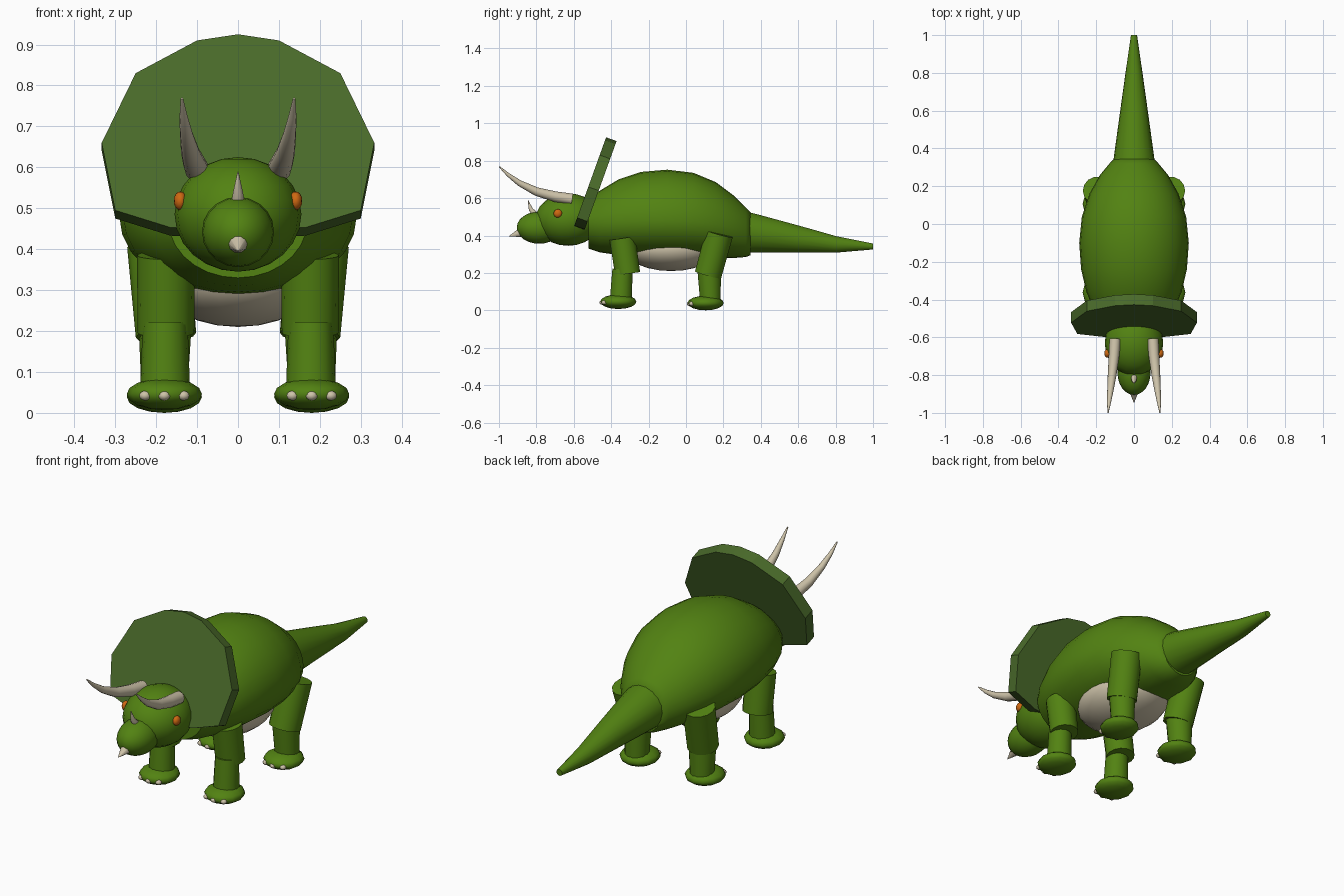
import bpy, bmesh, math
from mathutils import Vector, Matrix

cube = bpy.data.objects.get("Cube")
if cube:
    bpy.data.objects.remove(cube, do_unlink=True)


def material(name, rgb):
    m = bpy.data.materials.new(name)
    m.use_nodes = True
    m.diffuse_color = (*rgb, 1)
    m.node_tree.nodes["Principled BSDF"].inputs["Base Color"].default_value = (*rgb, 1)
    return m


SKIN = material("skin green", (0.085, 0.225, 0.006))
FRILL = material("frill green", (0.068, 0.145, 0.023))
BONE = material("bone", (0.62, 0.55, 0.40))
EYE = material("eye orange", (0.62, 0.14, 0.006))


def finish(name, bm, mat, angle=40):
    bmesh.ops.recalc_face_normals(bm, faces=bm.faces)
    mesh = bpy.data.meshes.new(name)
    bm.to_mesh(mesh)
    bm.free()
    mesh.materials.append(mat)
    ob = bpy.data.objects.new(name, mesh)
    bpy.context.collection.objects.link(ob)
    bpy.ops.object.select_all(action='DESELECT')
    ob.select_set(True)
    bpy.context.view_layer.objects.active = ob
    bpy.ops.object.shade_smooth_by_angle(angle=math.radians(angle))
    return ob


def loft(name, rings, mat, angle=40):
    """Skin closed rings in order and cap both ends."""
    bm = bmesh.new()
    loops = [[bm.verts.new(p) for p in ring] for ring in rings]
    n = len(loops[0])
    for a, b in zip(loops, loops[1:]):
        for i in range(n):
            j = (i + 1) % n
            bm.faces.new((a[i], a[j], b[j], b[i]))
    bm.faces.new(loops[0])
    bm.faces.new(loops[-1])
    return finish(name, bm, mat, angle)


def tube(name, path, mat, sides=12):
    """Round tube through (x, y, z, radius) stations."""
    pts = [Vector(p[:3]) for p in path]
    rings = []
    for i, (c, p) in enumerate(zip(pts, path)):
        t = (pts[min(i + 1, len(pts) - 1)] - pts[max(i - 1, 0)]).normalized()
        u = (Vector((1, 0, 0)) - t * t.x).normalized()
        v = t.cross(u)
        rings.append([c + p[3] * (u * math.cos(a) + v * math.sin(a))
                      for a in (math.tau * k / sides for k in range(sides))])
    return loft(name, rings, mat)


def ellipsoid(name, centre, radii, mat, segs=16, rows=10, tilt=0, angle=60):
    bm = bmesh.new()
    bmesh.ops.create_uvsphere(bm, u_segments=segs, v_segments=rows, radius=1)
    turn = Matrix.Rotation(math.radians(tilt), 4, 'X')
    bm.transform(Matrix.Translation(centre) @ Matrix.Diagonal((*radii, 1)) @ turn)
    return finish(name, bm, mat, angle)


# Body: stations of y, top, middle, bottom, half width
stations = [
    (-0.52, 0.59, 0.47, 0.33, 0.17), (-0.46, 0.64, 0.47, 0.31, 0.21),
    (-0.36, 0.70, 0.475, 0.295, 0.252), (-0.24, 0.74, 0.48, 0.285, 0.28),
    (-0.10, 0.752, 0.48, 0.28, 0.29), (0.04, 0.735, 0.475, 0.278, 0.276),
    (0.16, 0.685, 0.46, 0.277, 0.236), (0.26, 0.61, 0.44, 0.28, 0.18),
    (0.32, 0.55, 0.42, 0.285, 0.13), (0.345, 0.525, 0.41, 0.295, 0.105)]
body = []
for y, top, mid, low, w in stations:
    ring = []
    for k in range(28):
        a = math.tau * k / 28
        s = math.sin(a)
        ring.append((w * math.cos(a), y, mid + s * (top - mid if s > 0 else mid - low)))
    body.append(ring)
loft("body", body, SKIN, 50)
ellipsoid("belly", (0, -0.08, 0.33), (0.20, 0.25, 0.12), BONE, 24, 12)

# Tail
tube("tail", [(0, 0.29, 0.42, 0.115), (0, 0.36, 0.412, 0.106), (0, 0.6, 0.38, 0.073),
              (0, 0.8, 0.352, 0.045), (0, 1.0, 0.341, 0.016)], SKIN, 18)

# Head
ellipsoid("head", (0, -0.63, 0.485), (0.155, 0.175, 0.14), SKIN, 20, 12)
ellipsoid("snout", (0, -0.785, 0.442), (0.088, 0.12, 0.086), SKIN, 20, 12, 90)
tube("beak", [(0, -0.88, 0.417, 0.028), (0, -0.946, 0.396, 0.001)], BONE, 10)
tube("nose_horn", [(0, -0.80, 0.505, 0.018), (0, -0.83, 0.54, 0.012),
                   (0, -0.845, 0.59, 0.001)], BONE, 10)

# Neck frill: half outline as x, z, mirrored and tilted back
half = [(0, 0.925), (0.1, 0.91), (0.25, 0.83), (0.333, 0.66), (0.3, 0.495), (0.165, 0.453), (0, 0.445)]
outline = half + [(-x, z) for x, z in half[-2:0:-1]]
front = [Vector((x, -0.60 + 0.36 * (z - 0.445), z)) for x, z in outline]
back = [p + Vector((0, 0.056, -0.02)) for p in front]
loft("frill", [front, back], FRILL, 20)


def leg(end, label, s, upper, lower, foot):
    """One leg: thigh, shin, foot and three toenails."""
    tube(f"{end}_{label}_upper_leg", [(s * x, y, z, r) for x, y, z, r in upper], SKIN, 14)
    tube(f"{end}_{label}_lower_leg", [(s * x, y, z, r) for x, y, z, r in lower], SKIN, 14)
    x, y, z = foot
    ellipsoid(f"{end}_{label}_foot", (s * x, y, z), (0.092, 0.097, 0.039), SKIN, 12, 8)
    for i in (-1, 0, 1):
        ellipsoid(f"{end}_{label}_toenail_{i + 2}",
                  (s * x + 0.047 * i, y - 0.086 + 0.011 * abs(i), z - 0.004),
                  (0.015, 0.015, 0.012), BONE, 10, 6)


# Paired parts
for label, s in (("left", 1), ("right", -1)):
    tube(f"{label}_brow_horn",
         [(s * 0.100, -0.61, 0.594, 0.030), (s * 0.106, -0.70, 0.608, 0.028),
          (s * 0.116, -0.80, 0.635, 0.023), (s * 0.126, -0.89, 0.680, 0.016),
          (s * 0.133, -0.95, 0.724, 0.010), (s * 0.137, -0.998, 0.768, 0.003)], BONE, 12)
    ellipsoid(f"{label}_eye", (s * 0.141, -0.685, 0.518), (0.016, 0.023, 0.023), EYE, 12, 8)
    leg("front", label, s,
        [(0.176, -0.34, 0.385, 0.071), (0.176, -0.312, 0.195, 0.069)],
        [(0.178, -0.34, 0.22, 0.055), (0.178, -0.348, 0.05, 0.061)],
        (0.18, -0.362, 0.046))
    leg("rear", label, s,
        [(0.195, 0.178, 0.41, 0.076), (0.176, 0.118, 0.19, 0.074)],
        [(0.178, 0.124, 0.22, 0.065), (0.18, 0.130, 0.05, 0.056)],
        (0.18, 0.105, 0.039))
